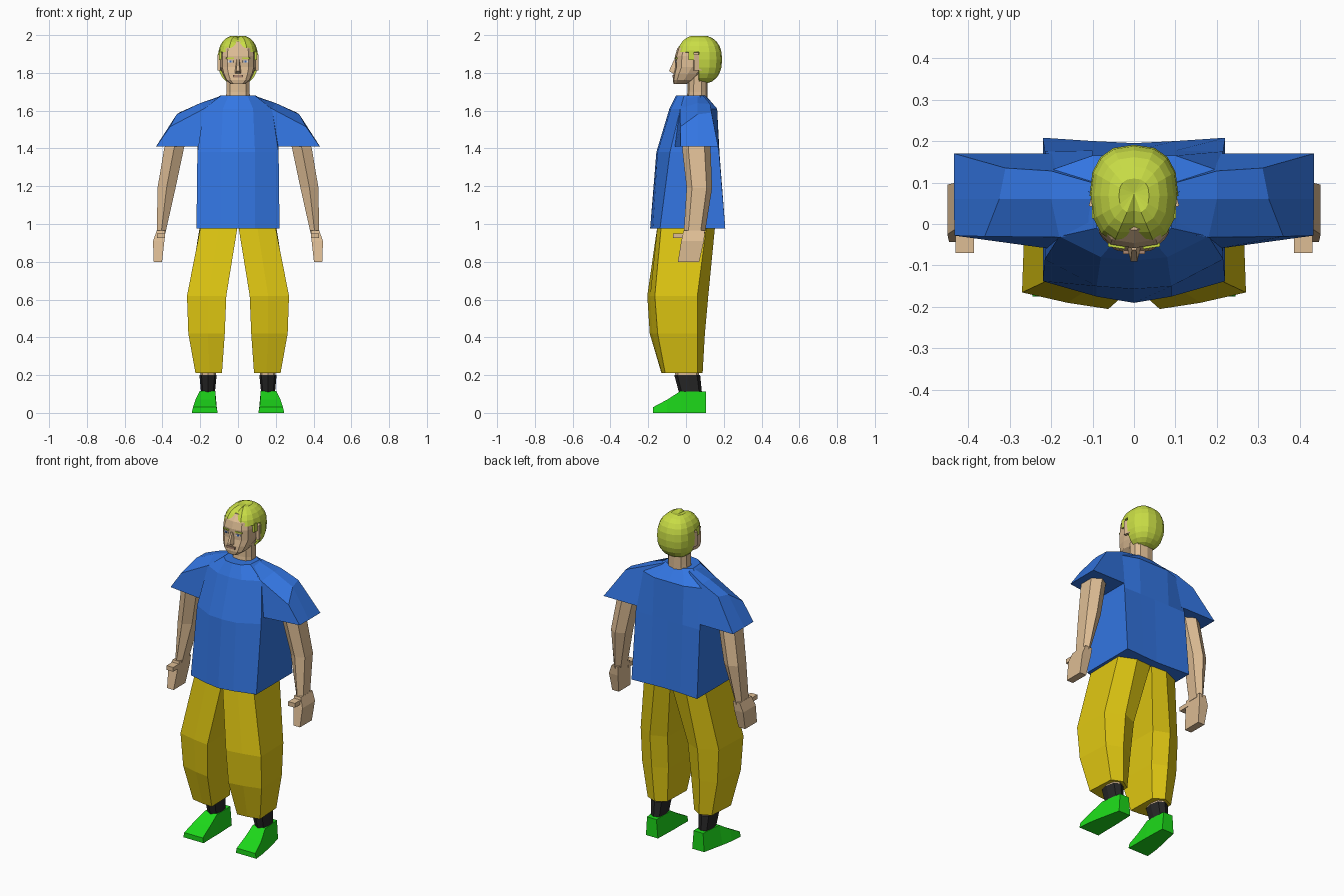
import bpy, bmesh, math
from mathutils import Matrix, Vector

default_cube = bpy.data.objects.get("Cube")
if default_cube:
    bpy.data.objects.remove(default_cube, do_unlink=True)


def material(name, red, green, blue):
    mat = bpy.data.materials.new(name)
    mat.use_nodes = True
    colour = (red, green, blue, 1)
    mat.diffuse_color = colour
    mat.node_tree.nodes["Principled BSDF"].inputs["Base Color"].default_value = colour
    return mat


SHIRT = material("shirt blue", .033, .18, .76)
PANTS = material("trouser yellow", .74, .57, .006)
SKIN = material("skin tan", .73, .51, .3)
HAIR = material("hair lime", .58, .72, .06)
SHOE = material("shoe green", .012, .68, .01)
SOCK = material("sock black", .02, .02, .02)
WHITE = material("eye white", .8, .8, .8)
IRIS = material("iris blue", .05, .15, .5)
LIPS = material("lip brown", .42, .25, .17)


def finish(name, bm, mat):
    bmesh.ops.recalc_face_normals(bm, faces=bm.faces)
    mesh = bpy.data.meshes.new(name)
    bm.to_mesh(mesh)
    bm.free()
    mesh.materials.append(mat)
    obj = bpy.data.objects.new(name, mesh)
    bpy.context.collection.objects.link(obj)
    return obj


def loft(name, rings, mat, side=1):
    """Skin a stack of equal-sized point rings and cap both ends."""
    bm = bmesh.new()
    loops = [[bm.verts.new((x * side, y, z)) for x, y, z in ring] for ring in rings]
    for low, high in zip(loops, loops[1:]):
        for i in range(len(low)):
            j = (i + 1) % len(low)
            bm.faces.new((low[i], low[j], high[j], high[i]))
    bm.faces.new(loops[0])
    bm.faces.new(loops[-1])
    return finish(name, bm, mat)


def level(z, *points):
    return [(x, y, z) for x, y in points]


def mirrored_level(z, *half):
    """Half outline from front centre to back centre, completed on the other side."""
    other = [(-x, y) for x, y in reversed(half[1:-1])]
    return level(z, *half, *other)


def power(value, exponent):
    return math.copysign(abs(value) ** exponent, value)


def oval(z, x0, x1, y0, y1, sides=6, exponent=.8):
    ring = []
    for i in range(sides):
        a = math.tau * i / sides
        ring.append(((x0 + x1) / 2 + (x1 - x0) / 2 * power(math.sin(a), exponent),
                     (y0 + y1) / 2 - (y1 - y0) / 2 * power(math.cos(a), exponent), z))
    return ring


def block(name, centre, size, mat, yaw=0):
    bm = bmesh.new()
    place = Matrix.Translation(centre) @ Matrix.Rotation(yaw, 4, 'Z')
    bmesh.ops.create_cube(bm, size=1, matrix=place @ Matrix.Diagonal((*size, 1)))
    return finish(name, bm, mat)


# Shirt body, pointed down the middle of the chest
loft("shirt_body", [
    mirrored_level(.975, (0, -.19), (.09, -.175), (.22, -.138), (.22, .208), (.1, .2), (0, .195)),
    mirrored_level(1.38, (0, -.157), (.09, -.15), (.215, -.085), (.215, .175), (.1, .177), (0, .177)),
    mirrored_level(1.61, (0, -.088), (.08, -.08), (.18, -.03), (.2, .13), (.1, .165), (0, .165)),
    mirrored_level(1.68, (0, -.053), (.05, -.045), (.09, -.01), (.095, .07), (.05, .1), (0, .105)),
], SHIRT)

# Neck and head
loft("neck", [oval(z, -w, w, front, .115, 10)
              for z, w, front in ((1.64, .068, .0), (1.7, .064, .008), (1.82, .065, .01))], SKIN)
loft("head", [oval(z, -w, w, front, back, 12, .7) for z, w, front, back in (
    (1.74, .036, -.066, .0), (1.762, .066, -.07, .05), (1.795, .082, -.066, .085),
    (1.83, .092, -.058, .12), (1.89, .092, -.058, .13), (1.93, .086, -.046, .13),
    (1.965, .06, -.015, .11))], SKIN)

# Nose wedge
loft("nose", [
    level(1.798, (-.018, -.05), (-.013, -.07), (.013, -.07), (.018, -.05)),
    level(1.81, (-.018, -.05), (-.008, -.09), (.008, -.09), (.018, -.05)),
    level(1.87, (-.009, -.05), (-.005, -.063), (.005, -.063), (.009, -.05)),
], SKIN)
block("lips", (0, -.0675, 1.782), (.054, .009, .014), LIPS)

# Hair cap: a squarish dome with the face opening removed and a parting groove
bm = bmesh.new()
bmesh.ops.create_uvsphere(bm, u_segments=16, v_segments=12, radius=1)
for v in bm.verts:
    flat = math.hypot(v.co.x, v.co.y)
    if flat > .001:
        across, along = v.co.x / flat, v.co.y / flat
    else:
        across, along = 0, 0
    spread = power(flat, .8)
    v.co = Vector((.107 * spread * power(across, .8),
                   .068 + .123 * spread * power(along, .8),
                   1.87 + .13 * power(v.co.z, .85)))
for v in bm.verts:
    if abs(v.co.x) < .001 and v.co.y < .08 and v.co.z > 1.9:
        v.co += Vector((0, .006, -.012))
opening = []
for f in bm.faces:
    middle = f.calc_center_median()
    if middle.y < .085 and middle.z < 1.92:
        opening.append(f)
bmesh.ops.delete(bm, geom=opening, context='FACES')
hair = finish("hair", bm, HAIR)
rim = hair.modifiers.new("rim", 'SOLIDIFY')
rim.thickness = .012
rim.offset = -1

for word, side in (("left", 1), ("right", -1)):
    # Face details
    yaw = side * .15
    block(word + "_eye", (side * .04, -.0525, 1.86), (.03, .008, .01), WHITE, yaw)
    block(word + "_iris", (side * .04, -.054, 1.86), (.011, .008, .01), IRIS, yaw)
    block(word + "_eyebrow", (side * .042, -.053, 1.877), (.042, .009, .007), HAIR, yaw)
    block(word + "_ear", (side * .096, .062, 1.855), (.016, .042, .085), SKIN, side * .25)
    block(word + "_sideburn", (side * .092, .028, 1.893), (.018, .03, .05), HAIR)

    # Flared sleeve, spanned between its front and back outlines
    loft(word + "_sleeve", [
        [(.08, -.015, 1.675), (.18, -.032, 1.61), (.36, -.03, 1.515),
         (.433, -.028, 1.41), (.2, -.06, 1.41)],
        [(.085, .06, 1.68), (.2, .06, 1.64), (.325, .06, 1.58),
         (.434, .06, 1.41), (.2, .06, 1.41)],
        [(.085, .095, 1.675), (.2, .128, 1.635), (.31, .135, 1.59),
         (.434, .17, 1.41), (.2, .17, 1.41)],
    ], SHIRT, side)

    # Arm, hand and thumb
    loft(word + "_arm", [
        oval(1.5, .255, .36, -.01, .13),
        oval(1.4, .28, .397, -.02, .13),
        oval(1.19, .325, .432, .003, .138),
        oval(.95, .382, .432, -.012, .1),
    ], SKIN, side)
    loft(word + "_hand", [
        level(z, (x0, y0), (x1, y0), (x1, y1), (x0, y1))
        for z, x0, x1, y0, y1 in ((.965, .385, .43, -.012, .1), (.91, .39, .45, -.025, .095),
                                  (.8, .402, .446, -.043, .07))], SKIN, side)
    block(word + "_thumb", (side * .408, -.035, .938), (.044, .07, .026), SKIN)

    # Baggy trouser leg
    loft(word + "_trouser_leg", [
        level(1.0, (0, -.15), (.1, -.15), (.195, -.13), (.2, .11), (.1, .155), (0, .15)),
        level(.62, (.062, -.205), (.16, -.19), (.27, -.165), (.262, .06), (.16, .118), (.068, .08)),
        level(.42, (.07, -.192), (.16, -.178), (.263, -.15), (.252, .06), (.16, .1), (.076, .06)),
        level(.21, (.085, -.13), (.15, -.125), (.225, -.11), (.215, .06), (.15, .088), (.09, .05)),
    ], PANTS, side)

    # Shin, sock and shoe
    loft(word + "_shin", [oval(.19, .118, .198, -.055, .07, 8),
                          oval(.3, .115, .205, -.07, .07, 8)], SKIN, side)
    loft(word + "_sock", [oval(.1, .123, .195, -.035, .085, 8),
                          oval(.2, .113, .204, -.062, .075, 8)], SOCK, side)
    shoe_rings = []
    for y, inner, outer, top_inner, top_outer, height in (
            (.105, .115, .195, .125, .188, .112), (-.03, .11, .225, .12, .203, .115),
            (-.1, .11, .238, .118, .225, .07), (-.175, .108, .245, .114, .238, .03)):
        shoe_rings.append([(inner, y, 0), (outer, y, 0),
                           (top_outer, y, height), (top_inner, y, height)])
    loft(word + "_shoe", shoe_rings, SHOE, side)
